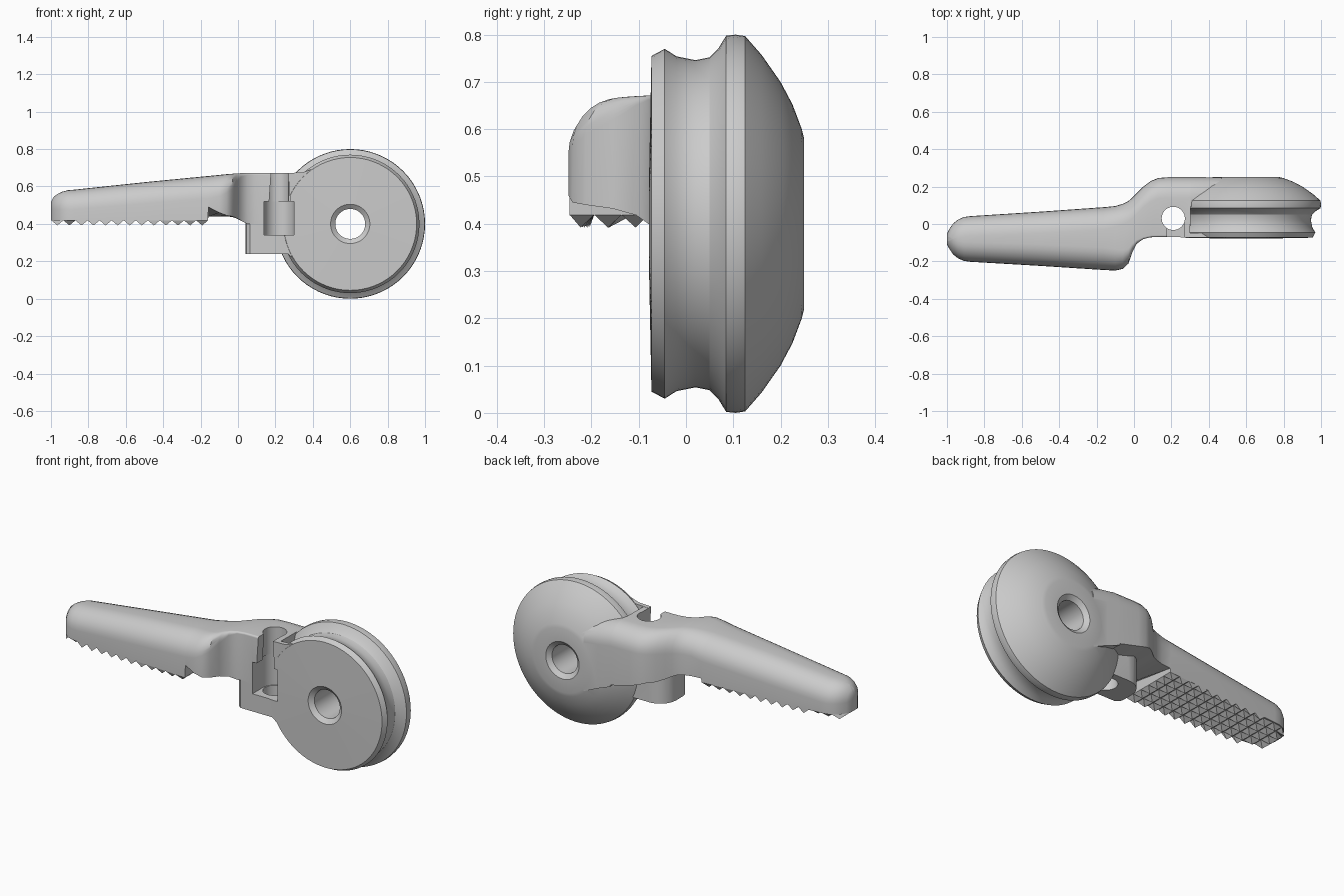
import bpy, bmesh, math
from mathutils import Vector

if "Cube" in bpy.data.objects:
    bpy.data.objects.remove(bpy.data.objects["Cube"])


def finish(name, bm):
    bmesh.ops.remove_doubles(bm, verts=bm.verts, dist=1e-5)
    bmesh.ops.recalc_face_normals(bm, faces=bm.faces)
    me = bpy.data.meshes.new(name)
    bm.to_mesh(me)
    bm.free()
    ob = bpy.data.objects.new(name, me)
    bpy.context.collection.objects.link(ob)
    return ob


def skin(name, rings, closed=False):
    """Bridge equal-length rings; cap the ends unless closed."""
    bm = bmesh.new()
    vs = [[bm.verts.new(p) for p in r] for r in rings]
    n = len(vs[0])
    pairs = list(zip(vs, vs[1:])) + ([(vs[-1], vs[0])] if closed else [])
    for a, b in pairs:
        for i in range(n):
            j = (i + 1) % n
            bm.faces.new((a[i], a[j], b[j], b[i]))
    if not closed:
        bm.faces.new(vs[0])
        bm.faces.new(vs[-1])
    return finish(name, bm)


def prism_z(name, pts, z0, z1):
    return skin(name, [[(x, y, z) for x, y in pts] for z in (z0, z1)])


def prism_y(name, pts, y0, y1):
    return skin(name, [[(x, y, z) for x, z in pts] for y in (y0, y1)])


def combine(target, tool, op):
    m = target.modifiers.new(op, 'BOOLEAN')
    m.operation, m.object, m.solver = op, tool, 'EXACT'
    bpy.context.view_layer.objects.active = target
    bpy.ops.object.modifier_apply(modifier=m.name)
    bpy.data.objects.remove(tool)


def arc(cx, cy, r, a0, a1, n):
    return [(cx + r * math.cos(math.radians(a0 + (a1 - a0) * i / n)),
             cy + r * math.sin(math.radians(a0 + (a1 - a0) * i / n))) for i in range(n + 1)]


# Grooved wheel with domed back and chamfered bore (y, radius)
profile = [(-.058, .08), (-.078, .105), (-.073, .355), (-.045, .37), (-.02, .354), (.02, .346),
           (.05, .352), (.068, .37), (.085, .398), (.105, .4), (.125, .397), (.16, .357),
           (.2, .3), (.225, .253), (.245, .2), (.25, .18), (.25, .105), (.23, .08)]
N = 72
wheel = skin("lever_wheel_body", [[(.6 + r * math.cos(2 * math.pi * k / N), y,
             .4 + r * math.sin(2 * math.pi * k / N)) for y, r in profile] for k in range(N)], True)


# Cross-section of the lever: flat underside, rounded upper corners
def section(x, y0, y1, zf, zb, z1, rf, rb):
    front = arc(y0 + rf, z1 - rf, rf, 180, 90, 7)
    back = arc(y1 - rb, z1 - rb, rb, 90, 0, 7)
    return [(x, y, z) for y, z in [(y0, zf)] + front + back + [(y1, zb)]]


# Handle and arm stations: x, front y, back y, front/back bottom, top, corner radii
rows = [(-1 + .125 * (1 - math.cos(a)), -.08 - .122 * max(math.sin(a), .25), -.08 + .122 * max(math.sin(a), .25),
         .418, .418, .51 + .073 * math.sin(a), .03 + .075 * math.sin(a), .03 + .075 * math.sin(a))
        for a in [math.radians(d) for d in (8, 25, 42, 58, 74, 90)]]
rows += [(-.5, -.224, .066, .418, .418, .623, .115, .115),
         (-.161, -.246, .09, .418, .418, .656, .12, .12),
         (-.158, -.246, .09, .49, .44, .656, .12, .12),
         (-.1, -.249, .096, .46, .44, .662, .115, .11),
         (-.06, -.24, .108, .445, .44, .666, .1, .11),
         (-.03, -.212, .123, .44, .437, .668, .08, .11),
         (-.01, -.155, .14, .432, .43, .67, .05, .11),
         (.015, -.105, .165, .418, .418, .671, .02, .11),
         (.05, -.08, .2, .40, .405, .672, .01, .11),
         (.09, -.071, .23, .40, .40, .672, .01, .11),
         (.13, -.07, .246, .39, .385, .672, .01, .11),
         (.18, -.07, .25, .37, .37, .672, .01, .11),
         (.3, -.07, .25, .34, .34, .672, .01, .11),
         (.302, .09, .25, .34, .33, .672, .01, .11),
         (.38, .09, .25, .3, .3, .66, .01, .11),
         (.47, .09, .249, .26, .26, .63, .01, .09)]
arm = skin("arm", [section(*r) for r in rows])

# Lower boss around the vertical pin hole
boss = prism_z("boss", [(.32, -.07), (.065, -.07), (.045, -.055), (.04, -.03)]
               + arc(.14, .03, .1, 180, 90, 8) + [(.32, .13)], .24, .45)
# Front cheek blending the arm into the front flange
cheek = prism_y("cheek", [(.26, .245), (.29, .22), (.5, .12), (.5, .68), (.39, .69), (.345, .675),
                          (.26, .672)], -.071, -.047)

for part in (arm, boss, cheek):
    combine(wheel, part, 'UNION')

# Front pocket, narrow upper slot and through hole
pocket = prism_z("pocket", [(.3, -.12), (.3, .02)] + arc(.22, .02, .08, 0, 180, 14)[1:-1]
                 + [(.14, .02), (.14, -.12)], .34, .52)
slot = prism_y("slot", [(.165, .5), (.28, .5), (.265, .72), (.18, .72)], -.12, .04)
pin = prism_z("pin", arc(.21, .03, .062, 0, 350, 35), .1, .8)
for tool in (pocket, slot, pin):
    combine(wheel, tool, 'DIFFERENCE')

bpy.ops.object.select_all(action='DESELECT')
wheel.select_set(True)
bpy.context.view_layer.objects.active = wheel
bpy.ops.object.shade_smooth_by_angle(angle=math.radians(32))


# Pyramid grip teeth under the handle, trimmed to its outline
def outline(x):
    for a, b in zip(rows, rows[1:]):
        if a[0] <= x <= b[0]:
            t = (x - a[0]) / (b[0] - a[0])
            return a[1] + t * (b[1] - a[1]), a[2] + t * (b[2] - a[2])
    return rows[0][1], rows[0][2]


bm = bmesh.new()
px, py = .0645, .058
for i in range(13):
    for j in range(-3, 3):
        x0, yc = -.998 + i * px, -.078 + (j + .5) * py
        lo, hi = outline(x0 + px / 2)
        if yc + py / 2 <= lo + .01 or yc - py / 2 >= hi - .01:
            continue
        base = []
        for dx, s in ((0, -1), (px, -1), (px, 1), (0, 1)):
            a, b = outline(x0 + dx)
            base.append(bm.verts.new((x0 + dx, min(max(yc + s * py / 2, a), b), .419)))
        tip = bm.verts.new((x0 + px / 2, min(max(yc, lo), hi), .392))
        for k in range(4):
            bm.faces.new((base[k], base[(k + 1) % 4], tip))
        bm.faces.new(base[::-1])
me = bpy.data.meshes.new("grip_teeth")
bmesh.ops.dissolve_degenerate(bm, edges=bm.edges, dist=1e-5)
bmesh.ops.recalc_face_normals(bm, faces=bm.faces)
bm.to_mesh(me)
bm.free()
teeth = bpy.data.objects.new("grip_teeth", me)
bpy.context.collection.objects.link(teeth)
